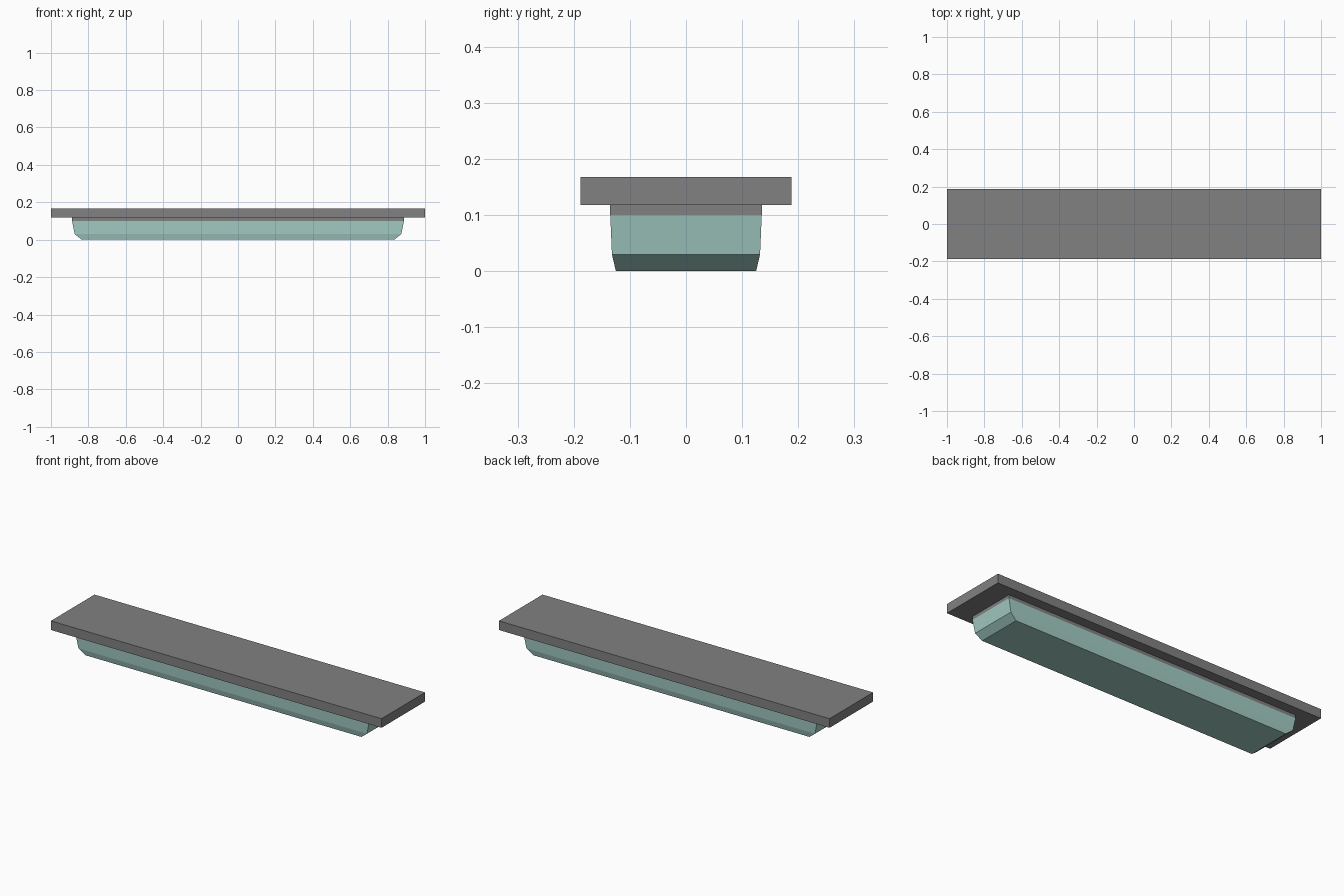
import bpy
import bmesh

cube = bpy.data.objects.get("Cube")
if cube:
    bpy.data.objects.remove(cube, do_unlink=True)


def material(name, color):
    mat = bpy.data.materials.new(name)
    mat.use_nodes = True
    mat.diffuse_color = color
    bsdf = next(n for n in mat.node_tree.nodes if n.type == 'BSDF_PRINCIPLED')
    bsdf.inputs["Base Color"].default_value = color
    return mat


def stacked_rings(name, rings, mat):
    """Closed solid from rectangular rings (half width, half depth, height), bottom to top."""
    bm = bmesh.new()
    loops = [[bm.verts.new((sx * w, sy * d, z))
              for sx, sy in ((-1, -1), (1, -1), (1, 1), (-1, 1))]
             for w, d, z in rings]
    for low, high in zip(loops, loops[1:]):
        for i in range(4):
            j = (i + 1) % 4
            bm.faces.new((low[i], low[j], high[j], high[i]))
    bm.faces.new(loops[0][::-1])
    bm.faces.new(loops[-1])
    bmesh.ops.recalc_face_normals(bm, faces=bm.faces)
    mesh = bpy.data.meshes.new(name)
    bm.to_mesh(mesh)
    bm.free()
    mesh.materials.append(mat)
    obj = bpy.data.objects.new(name, mesh)
    bpy.context.collection.objects.link(obj)
    return obj


grey = material("housing grey", (0.22, 0.22, 0.22, 1))
teal = material("pale teal diffuser", (0.37, 0.61, 0.55, 1))

# Flat mounting plate
stacked_rings("mounting_plate", [(1, 0.188, 0.118), (1, 0.188, 0.168)], grey)

# Narrow collar under the plate
stacked_rings("collar", [(0.887, 0.135, 0.1), (0.887, 0.135, 0.118)], grey)

# Tapered diffuser with a chamfered lower edge
stacked_rings("diffuser", [(0.835, 0.125, 0), (0.873, 0.132, 0.03), (0.887, 0.135, 0.1)], teal)
